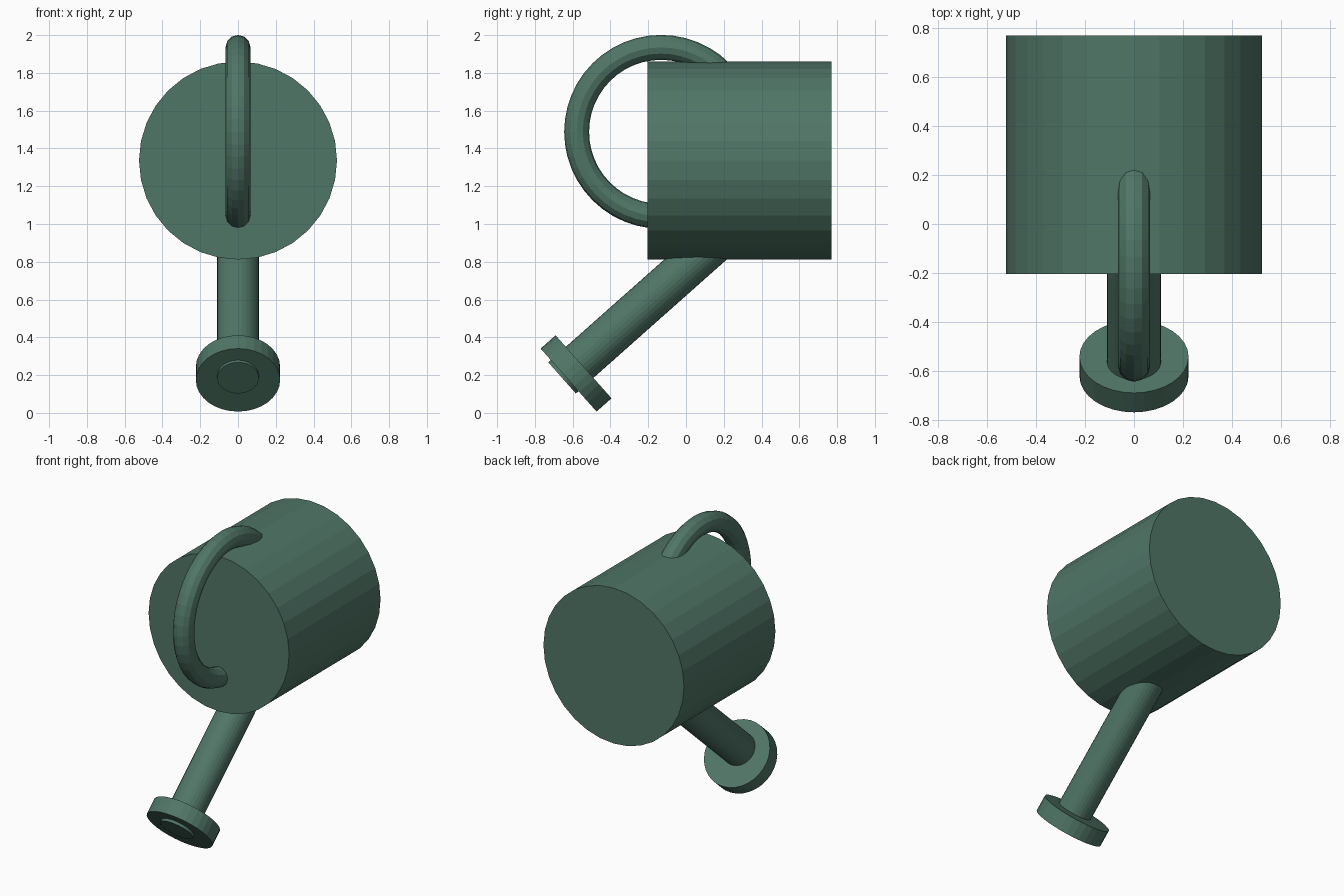
import bpy
from math import radians, pi
from mathutils import Vector, Matrix

cube = bpy.data.objects.get("Cube")
if cube:
    bpy.data.objects.remove(cube, do_unlink=True)

# Green enamel shared by every part
COLOR = (0.08, 0.18, 0.135, 1)
green = bpy.data.materials.new("green_enamel")
green.diffuse_color = COLOR
green.use_nodes = True
green.node_tree.nodes["Principled BSDF"].inputs["Base Color"].default_value = COLOR


def finish(name):
    obj = bpy.context.object
    obj.name = name
    obj.data.materials.append(green)
    return obj


def cylinder(name, start, end, radius, tilt):
    """Cylinder between two points, tilted about the x axis."""
    start, end = Vector(start), Vector(end)
    bpy.ops.mesh.primitive_cylinder_add(
        vertices=32, radius=radius, depth=(end - start).length,
        location=(start + end) / 2, rotation=(tilt, 0, 0))
    return finish(name)


# Drum lying along y
cylinder("body", (0, -0.204, 1.336), (0, 0.77, 1.336), 0.524, pi / 2)

# Ring handle sunk into the drum
bpy.ops.mesh.primitive_torus_add(
    major_radius=0.447, minor_radius=0.066,
    major_segments=48, minor_segments=12,
    location=(0, -0.132, 1.488), rotation=(0, pi / 2, 0))
finish("handle")

# Spout and its sprinkler head share one slanted axis direction
TILT = radians(-48.4)
axis = Matrix.Rotation(TILT, 3, 'X') @ Vector((0, 0, 1))

tip = Vector((0, -0.656, 0.185))
cylinder("spout", tip, tip + axis * 1.22, 0.11, TILT)

head = Vector((0, -0.582, 0.209))
cylinder("sprinkler_head", head - axis * 0.053, head + axis * 0.053, 0.223, TILT)
